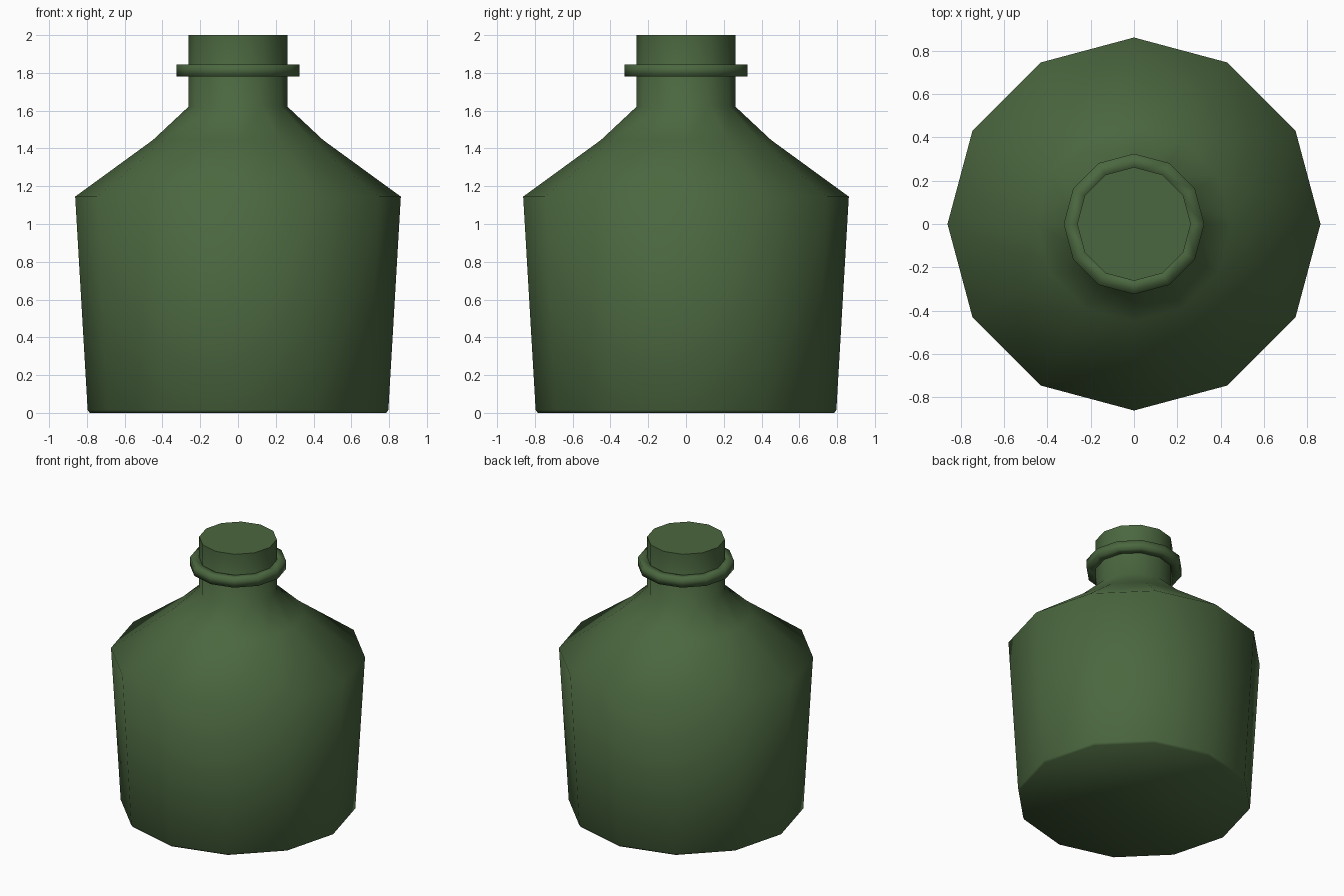
import bpy, bmesh, math

if "Cube" in bpy.data.objects:
    bpy.data.objects.remove(bpy.data.objects["Cube"])

SIDES = 12
green = bpy.data.materials.new("dark_green")
green.diffuse_color = (0.07, 0.135, 0.05, 1)
green.use_nodes = True
green.node_tree.nodes["Principled BSDF"].inputs["Base Color"].default_value = green.diffuse_color


def lathe(name, profile, angle, closed=False):
    """Revolve (radius, z) points; cap both ends, or loop the profile if closed."""
    bm = bmesh.new()
    rings = []
    for r, z in profile:
        rings.append([bm.verts.new((r * math.cos(2 * math.pi * i / SIDES),
                                    r * math.sin(2 * math.pi * i / SIDES), z))
                      for i in range(SIDES)])
    pairs = list(zip(rings, rings[1:]))
    if closed:
        pairs.append((rings[-1], rings[0]))
    else:
        bm.faces.new(rings[0])
        bm.faces.new(rings[-1])
    for a, b in pairs:
        for i in range(SIDES):
            j = (i + 1) % SIDES
            bm.faces.new((a[i], a[j], b[j], b[i]))
    bmesh.ops.recalc_face_normals(bm, faces=bm.faces)
    mesh = bpy.data.meshes.new(name)
    bm.to_mesh(mesh)
    bm.free()
    mesh.materials.append(green)
    ob = bpy.data.objects.new(name, mesh)
    bpy.context.collection.objects.link(ob)
    bpy.ops.object.select_all(action='DESELECT')
    ob.select_set(True)
    bpy.context.view_layer.objects.active = ob
    bpy.ops.object.shade_smooth_by_angle(angle=math.radians(angle))
    return ob


# Body: tapered sides, sloped shoulder and straight neck with a flat top
lathe("bottle_body", [(0.785, 0), (0.796, 0.015), (0.862, 1.145), (0.45, 1.445),
                      (0.263, 1.62), (0.263, 2.0)], 65)

# Collar ring around the neck
lathe("neck_collar", [(0.25, 1.78), (0.325, 1.78), (0.325, 1.845), (0.25, 1.845)],
      100, closed=True)
